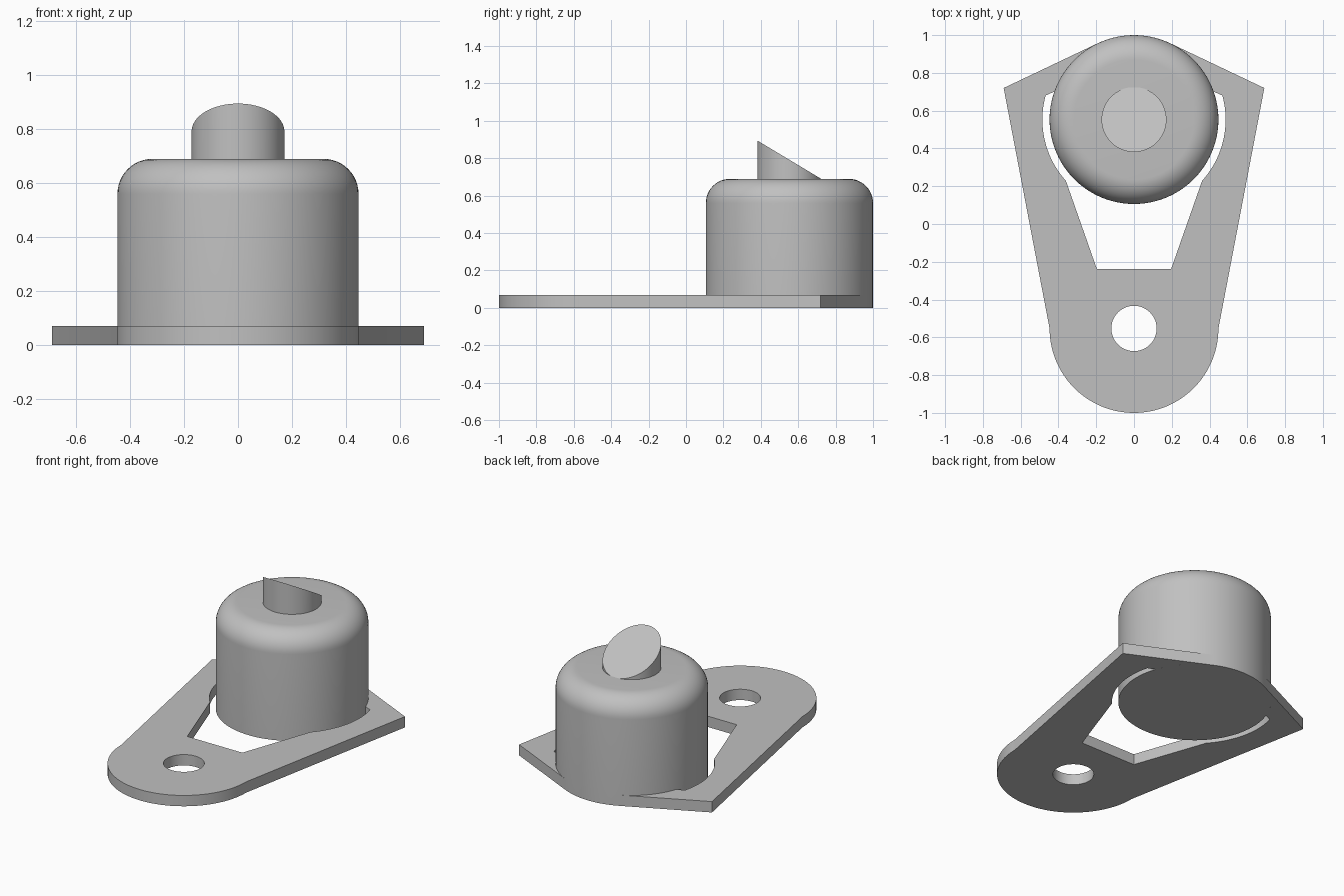
import bpy, bmesh
from math import sin, cos, pi, radians, atan2, acos, hypot
from mathutils import Matrix

cube = bpy.data.objects.get("Cube")
if cube:
    bpy.data.objects.remove(cube)

CY, R = 0.553, 0.447          # drum centre and radius
THICK, TOP, FILLET = 0.07, 0.69, 0.13

grey = bpy.data.materials.new("plain_grey")
grey.use_nodes = True
grey.diffuse_color = (0.53, 0.53, 0.53, 1)
grey.node_tree.nodes["Principled BSDF"].inputs["Base Color"].default_value = grey.diffuse_color


def finish(bm, name):
    bmesh.ops.recalc_face_normals(bm, faces=bm.faces)
    mesh = bpy.data.meshes.new(name)
    bm.to_mesh(mesh)
    bm.free()
    mesh.materials.append(grey)
    ob = bpy.data.objects.new(name, mesh)
    bpy.context.collection.objects.link(ob)
    bpy.ops.object.select_all(action='DESELECT')
    ob.select_set(True)
    bpy.context.view_layer.objects.active = ob
    bpy.ops.object.shade_smooth_by_angle(angle=radians(30))
    return ob


def arc(cy, r, a0, a1, n):
    return [(r * cos(a0 + (a1 - a0) * i / n), cy + r * sin(a0 + (a1 - a0) * i / n))
            for i in range(n + 1)]


def add_loop(bm, pts):
    vs = [bm.verts.new((x, y, 0)) for x, y in pts]
    for a, b in zip(vs, vs[1:] + vs[:1]):
        bm.edges.new((a, b))


# Base plate: right half of the outline, from the window foot round to the nose
corner = (0.69, 0.72)
dy = corner[1] - CY
tangent = atan2(dy, corner[0]) + acos(R / hypot(corner[0], dy))
half = [(0.197, -0.237)]
half += arc(CY, 0.485, radians(-42), radians(15.2), 20)
half += arc(CY, R, radians(19.3), tangent, 14)
half += [corner]
half += arc(-CY, R, 0, -pi / 2, 32)
mirrored = [(-x, y) for x, y in reversed(half[:-1])]

bm = bmesh.new()
add_loop(bm, half + mirrored)
add_loop(bm, arc(-CY, 0.12, 0, 2 * pi, 48)[:-1])
bmesh.ops.triangle_fill(bm, use_beauty=True, use_dissolve=False, edges=bm.edges[:])
ext = bmesh.ops.extrude_face_region(bm, geom=bm.faces[:], use_keep_orig=True)
bmesh.ops.translate(bm, vec=(0, 0, THICK),
                    verts=[g for g in ext["geom"] if isinstance(g, bmesh.types.BMVert)])
finish(bm, "base_plate")

# Drum: lathed profile with a rounded shoulder
profile = [(0, 0), (R, 0)] + arc(TOP - FILLET, FILLET, 0, pi / 2, 12)
profile = profile[:2] + [(x + R - FILLET, z) for x, z in profile[2:]] + [(0, TOP)]
bm = bmesh.new()
vs = [bm.verts.new((x, 0, z)) for x, z in profile]
for a, b in zip(vs, vs[1:]):
    bm.edges.new((a, b))
bmesh.ops.spin(bm, geom=bm.verts[:] + bm.edges[:], cent=(0, 0, 0), axis=(0, 0, 1),
               angle=2 * pi, steps=96, use_duplicate=False)
bmesh.ops.remove_doubles(bm, verts=bm.verts, dist=0.0001)
bmesh.ops.translate(bm, vec=(0, CY, 0), verts=bm.verts)
finish(bm, "drum")

# Pin: round post cut off at a slant that falls to the back
PIN_R, PIN_TOP, SLOPE, FOOT = 0.172, 0.895, 0.6, 0.6
bm = bmesh.new()
bmesh.ops.create_cone(bm, cap_ends=True, segments=64, radius1=PIN_R, radius2=PIN_R,
                      depth=1, matrix=Matrix.Translation((0, CY, FOOT + 0.5)))
for v in bm.verts:
    if v.co.z > FOOT + 0.5:
        v.co.z = PIN_TOP - SLOPE * (v.co.y - CY + PIN_R)
finish(bm, "slanted_pin")
